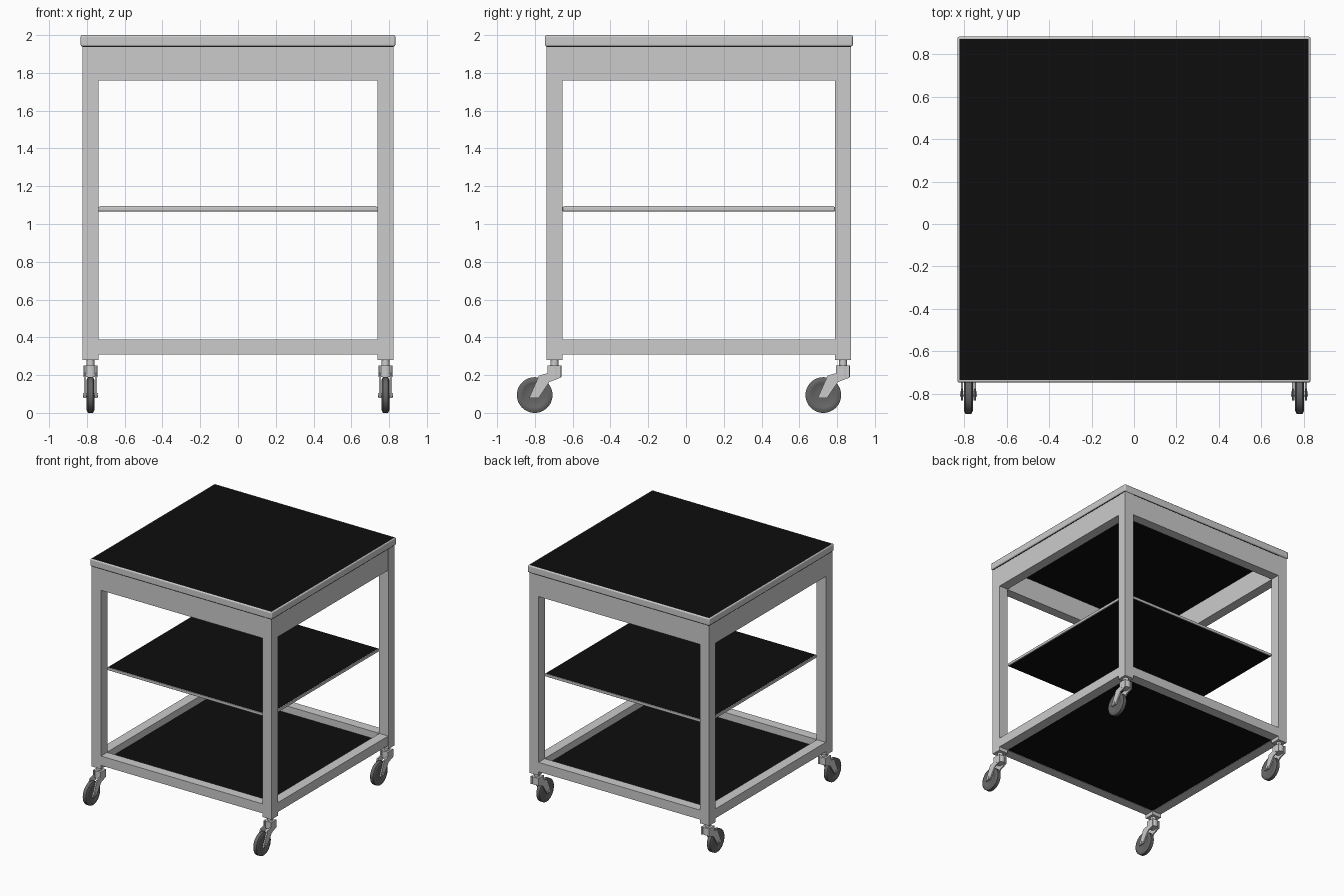
import bpy, bmesh, math
from mathutils import Matrix, Vector

if "Cube" in bpy.data.objects:
    bpy.data.objects.remove(bpy.data.objects["Cube"])

CY = 0.068                      # cart body centre in y
HX, HY = 0.823, 0.806           # half size of frame (outer leg faces)
LEG = 0.084


def material(name, v):
    m = bpy.data.materials.new(name)
    m.diffuse_color = (v, v, v, 1)
    m.use_nodes = True
    m.node_tree.nodes["Principled BSDF"].inputs["Base Color"].default_value = m.diffuse_color
    return m


BLACK = material("black_panel", 0.004)
RUBBER = material("dark_rubber", 0.13)


def finish(bm, name, mat=None, bevel=0, smooth=False):
    bmesh.ops.recalc_face_normals(bm, faces=bm.faces)
    me = bpy.data.meshes.new(name)
    bm.to_mesh(me)
    bm.free()
    ob = bpy.data.objects.new(name, me)
    bpy.context.collection.objects.link(ob)
    if mat:
        me.materials.append(mat)
    if bevel:
        b = ob.modifiers.new("bevel", 'BEVEL')
        b.width, b.segments = bevel, 3
    if smooth:
        bpy.ops.object.select_all(action='DESELECT')
        ob.select_set(True)
        bpy.context.view_layer.objects.active = ob
        bpy.ops.object.shade_smooth_by_angle(angle=math.radians(35))
    return ob


def box(name, x0, x1, y0, y1, z0, z1, mat=None):
    bm = bmesh.new()
    bmesh.ops.create_cube(bm, size=1)
    for v in bm.verts:
        v.co = Vector(((x0 + x1) / 2 + v.co.x * (x1 - x0),
                       (y0 + y1) / 2 + v.co.y * (y1 - y0),
                       (z0 + z1) / 2 + v.co.z * (z1 - z0)))
    return finish(bm, name, mat)


def ring(name, hx, hy, t, z0, z1, bevel=0):
    """Rectangular frame of wall thickness t."""
    bm = bmesh.new()
    loops = []
    for a, b, z in ((hx, hy, z0), (hx, hy, z1), (hx - t, hy - t, z1), (hx - t, hy - t, z0)):
        loops.append([bm.verts.new((sx * a, CY + sy * b, z))
                      for sx, sy in ((-1, -1), (1, -1), (1, 1), (-1, 1))])
    for i in range(4):
        p, q = loops[i], loops[(i + 1) % 4]
        for j in range(4):
            k = (j + 1) % 4
            bm.faces.new((p[j], p[k], q[k], q[j]))
    return finish(bm, name, None, bevel, bool(bevel))


def panel(name, hx, hy, z0, z1):
    return box(name, -hx, hx, CY - hy, CY + hy, z0, z1, BLACK)


def cylinder(name, r, h, centre, axis='Z', segs=32):
    bm = bmesh.new()
    rot = Matrix.Rotation(math.pi / 2, 4, 'Y') if axis == 'X' else Matrix()
    bmesh.ops.create_cone(bm, cap_ends=True, segments=segs, radius1=r, radius2=r,
                          depth=h, matrix=Matrix.Translation(centre) @ rot)
    return finish(bm, name, smooth=True)


def lathe_x(name, profile, centre, mat, segs=48):
    """Closed wheel from (x, radius) points spun about the x axis."""
    bm = bmesh.new()
    rows = []
    for i in range(segs):
        a = 2 * math.pi * i / segs
        rows.append([bm.verts.new(Vector(centre) + Vector((x, r * math.cos(a), r * math.sin(a))))
                     for x, r in profile])
    for i in range(segs):
        p, q = rows[i], rows[(i + 1) % segs]
        for j in range(len(profile) - 1):
            bm.faces.new((p[j], p[j + 1], q[j + 1], q[j]))
    bm.faces.new([r[0] for r in rows])
    bm.faces.new([r[-1] for r in rows])
    return finish(bm, name, mat, smooth=True)


def plate(name, pts, x0, x1):
    """(y, z) outline extruded along x."""
    bm = bmesh.new()
    f = bm.faces.new([bm.verts.new((x0, y, z)) for y, z in pts])
    ext = bmesh.ops.extrude_face_region(bm, geom=[f])['geom']
    for v in ext:
        if isinstance(v, bmesh.types.BMVert):
            v.co.x = x1
    return finish(bm, name)


# worktop: rounded rim around a black board
ring("worktop_rim", 0.833, 0.815, 0.018, 1.94, 2.0, 0.009)
panel("worktop_board", 0.824, 0.806, 1.936, 1.9995)

# aprons and bottom rails
IX, IY = HX - LEG, HY - LEG
for label, z0, z1 in (("apron", 1.76, 1.94), ("bottom_rail", 0.31, 0.388)):
    for s, side in ((-1, "front"), (1, "back")):
        y = sorted((CY + s * (HY - 0.001), CY + s * (IY + 0.002)))
        box(f"{side}_{label}", -IX, IX, *y, z0, z1)
    for s, side in ((-1, "left"), (1, "right")):
        x = sorted((s * (HX - 0.001), s * (IX + 0.002)))
        box(f"{side}_{label}", *x, CY - IY, CY + IY, z0, z1)

# shelves
panel("bottom_shelf", IX + 0.01, IY + 0.01, 0.313, 0.33)
ring("middle_shelf_rim", IX + 0.001, IY - 0.001, 0.012, 1.067, 1.091, 0.004)
panel("middle_shelf_board", IX - 0.006, IY - 0.006, 1.0665, 1.0915)

# legs with casters
FORK = [(0.034, 0.25), (0.034, 0.187), (-0.028, 0.163), (-0.085, 0.078),
        (-0.135, 0.078), (-0.082, 0.198), (-0.037, 0.21), (-0.037, 0.25)]
WHEEL = [(-0.017, 0.03), (-0.017, 0.06), (-0.021, 0.066), (-0.021, 0.08), (-0.014, 0.0945),
         (0.014, 0.0945), (0.021, 0.08), (0.021, 0.066), (0.017, 0.06), (0.017, 0.03)]
for sx, lr in ((-1, "left"), (1, "right")):
    for sy, fb in ((-1, "front"), (1, "back")):
        n = f"{fb}_{lr}_"
        x = sx * (HX - LEG / 2)
        y = CY + sy * (HY - LEG / 2)
        h = LEG / 2
        box(n + "leg", x - h, x + h, y - h, y + h, 0.28, 1.94)
        cylinder(n + "caster_stem", 0.021, 0.04, (x, y, 0.265))
        cylinder(n + "caster_head", 0.037, 0.06, (x, y, 0.22))
        wy = y - 0.105
        for s in (-1, 1):
            plate(n + "caster_fork", [(y + a, b) for a, b in FORK], x + s * 0.024, x + s * 0.035)
        cylinder(n + "caster_axle", 0.012, 0.08, (x, wy, 0.0945), 'X', 16)
        lathe_x(n + "wheel", WHEEL, (x, wy, 0.0945), RUBBER)
